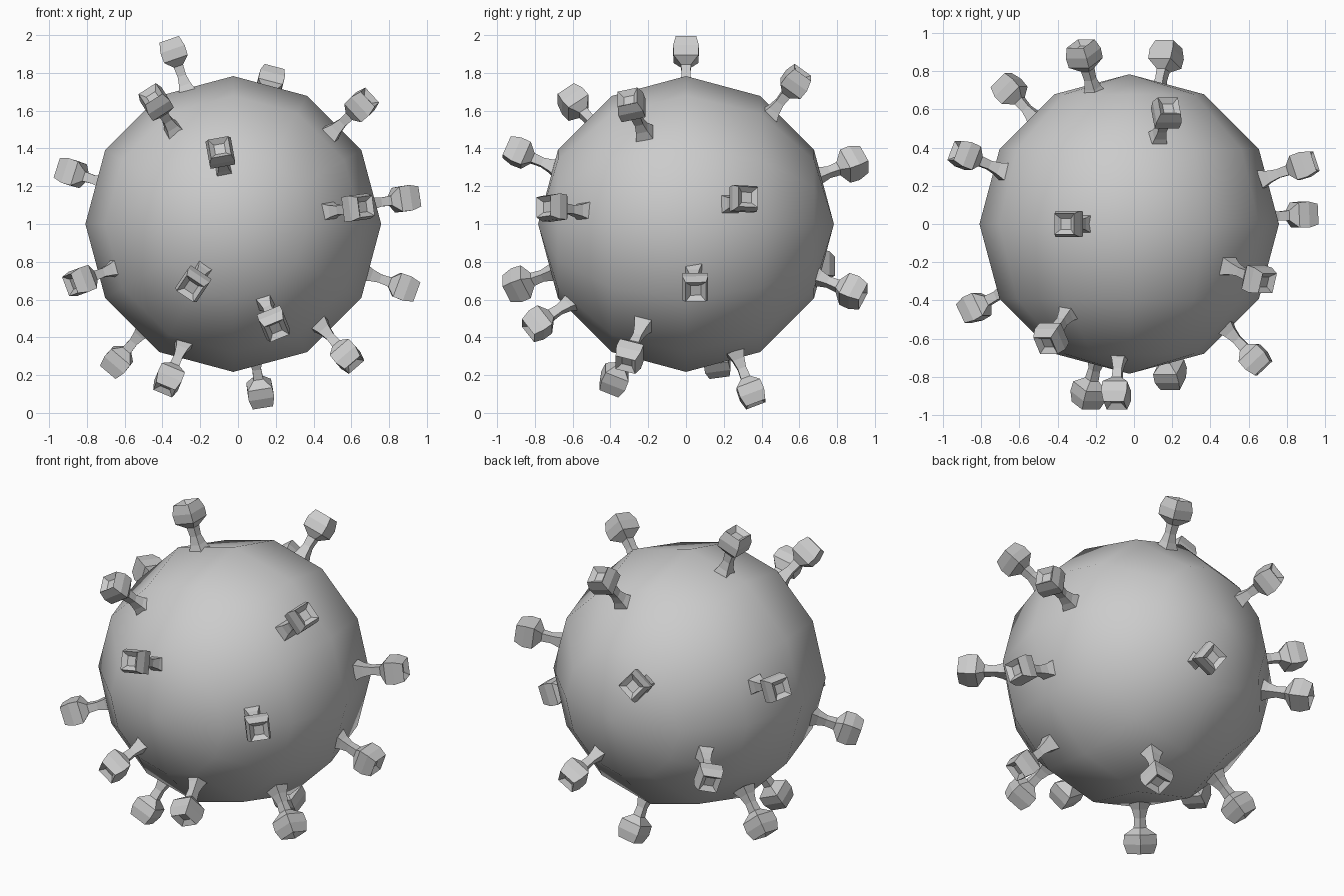
import bpy, bmesh, math
from mathutils import Vector

if "Cube" in bpy.data.objects:
    bpy.data.objects.remove(bpy.data.objects["Cube"])

CENTRE = Vector((-0.025, 0, 1.0))

# Round body: 12-sided smooth ball with its poles along y
bpy.ops.mesh.primitive_uv_sphere_add(segments=12, ring_count=6, radius=0.783,
                                     location=CENTRE, rotation=(math.pi / 2, 0, 0))
body = bpy.context.object
body.name = "body"
bpy.ops.object.shade_smooth()

# Spike profile: (distance from body centre, half width of square section)
PROFILE = [(0.735, 0.048), (0.78, 0.032), (0.83, 0.023), (0.885, 0.026),
           (0.925, 0.066), (0.98, 0.068), (1.035, 0.054), (1.01, 0.028)]

# Spike directions
SPIKES = [
    (-.33, 0, .95), (.205, .605, .785), (.70, -.30, .65), (-.42, -.61, .66),
    (-.07, -.91, .39), (-.88, .37, .28), (.68, -.73, .09), (.945, .32, .14),
    (-.83, -.45, -.31), (-.22, -.915, -.33), (.93, .05, -.345), (.22, -.80, -.54),
    (.62, -.31, -.72), (-.63, .17, -.745), (-.35, -.39, -.84), (.15, .36, -.93),
    (-.245, .91, .33), (-.65, .73, -.23), (.20, .905, -.37),
]


def add_spike(index, direction):
    d = Vector(direction).normalized()
    u = Vector((0, 1, 0)).cross(d).normalized()
    v = d.cross(u)
    bm = bmesh.new()
    rings = []
    for r, w in PROFILE:
        rings.append([bm.verts.new(d * r + u * (w * a) + v * (w * b))
                      for a, b in ((-1, -1), (1, -1), (1, 1), (-1, 1))])
    for lo, hi in zip(rings, rings[1:]):
        for i in range(4):
            j = (i + 1) % 4
            bm.faces.new((lo[i], lo[j], hi[j], hi[i]))
    bm.faces.new(rings[-1])                # floor of the hollow tip
    bm.faces.new(rings[0][::-1])           # buried base
    bmesh.ops.recalc_face_normals(bm, faces=bm.faces)
    name = f"spike_{index:02d}"
    mesh = bpy.data.meshes.new(name)
    bm.to_mesh(mesh)
    bm.free()
    obj = bpy.data.objects.new(name, mesh)
    obj.location = CENTRE
    bpy.context.collection.objects.link(obj)


for n, direction in enumerate(SPIKES, 1):
    add_spike(n, direction)
